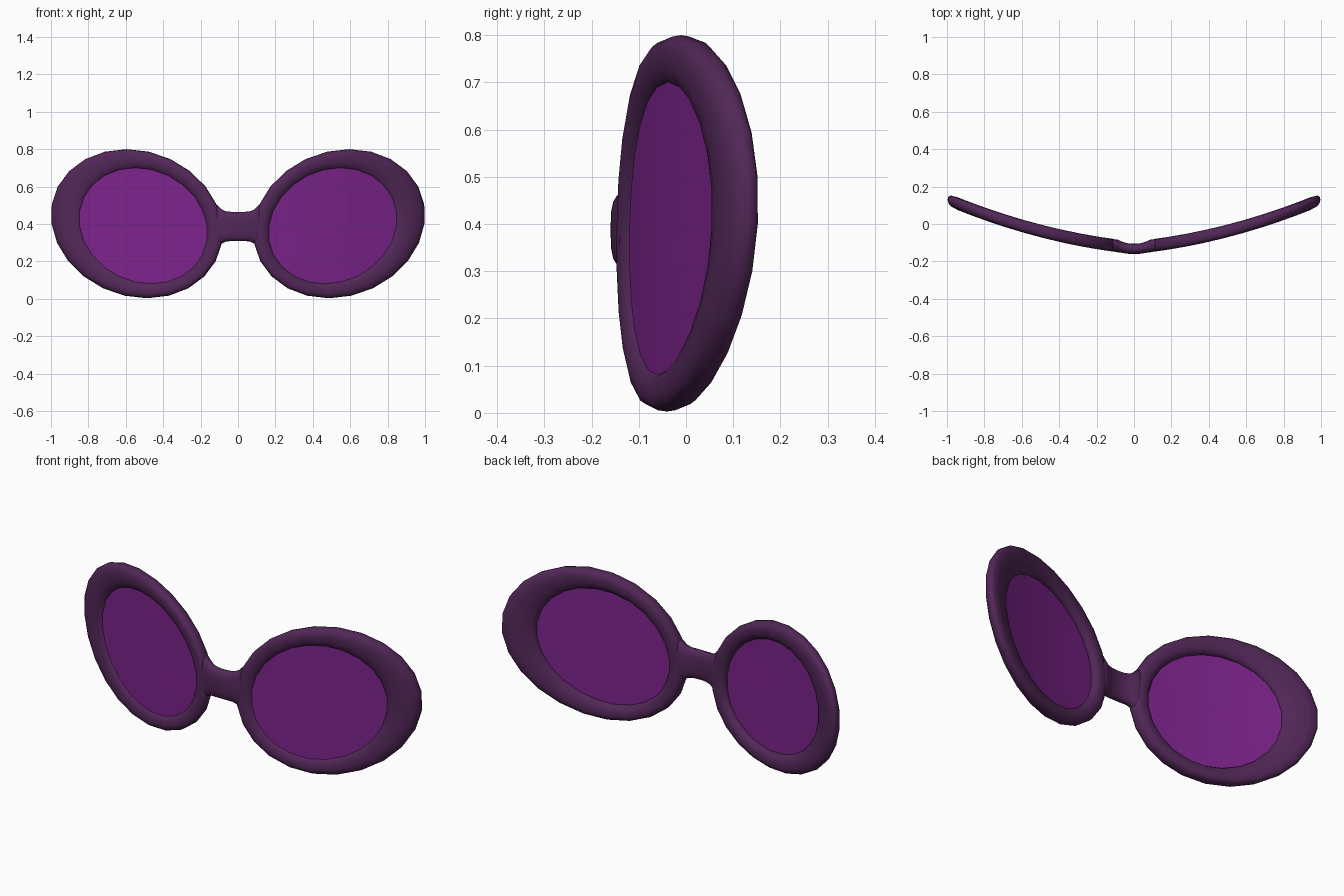
import bpy, bmesh, math
from mathutils import Vector

if "Cube" in bpy.data.objects:
    bpy.data.objects.remove(bpy.data.objects["Cube"])

SEG = 24


def material(name, rgb):
    m = bpy.data.materials.new(name)
    m.diffuse_color = (*rgb, 1)
    m.use_nodes = True
    m.node_tree.nodes["Principled BSDF"].inputs["Base Color"].default_value = m.diffuse_color
    return m


frame_mat = material("dark plum frame", (0.085, 0.021, 0.098))
lens_mat = material("violet lens", (0.205, 0.017, 0.262))


def wrap(x):
    """Depth of the face-hugging curve at x."""
    return -0.1265 + 0.0996 * x + 0.159 * x * x


def slanted_oval(cx, cz, rx, rz, shear, t):
    return Vector((cx + rx * math.cos(t) + shear * math.sin(t), cz + rz * math.sin(t)))


def outer(t):
    return slanted_oval(0.541, 0.4015, 0.456, 0.3985, 0.055, t)


def inner(t):
    return slanted_oval(0.505, 0.39, 0.335, 0.305, 0.042, t)


def build(name, rings, mat, closed_profile=False, caps=False, mirror=False, angle=60):
    """Skin a list of equal rings of points; optionally close and mirror it."""
    bm = bmesh.new()
    vr = [[bm.verts.new(p) for p in r] for r in rings]
    n = len(rings[0])
    pairs = list(zip(vr, vr[1:]))
    if closed_profile:
        pairs.append((vr[-1], vr[0]))
    for a, b in pairs:
        for i in range(n):
            j = (i + 1) % n
            bm.faces.new((a[i], a[j], b[j], b[i]))
    if caps:
        bm.faces.new(vr[0])
        bm.faces.new(vr[-1])
    if mirror:
        geo = bmesh.ops.duplicate(bm, geom=bm.verts[:] + bm.edges[:] + bm.faces[:])["geom"]
        for v in geo:
            if isinstance(v, bmesh.types.BMVert):
                v.co.x = -v.co.x
    bmesh.ops.recalc_face_normals(bm, faces=bm.faces[:])
    me = bpy.data.meshes.new(name)
    bm.to_mesh(me)
    bm.free()
    me.materials.append(mat)
    ob = bpy.data.objects.new(name, me)
    bpy.context.collection.objects.link(ob)
    bpy.ops.object.select_all(action='DESELECT')
    ob.select_set(True)
    bpy.context.view_layer.objects.active = ob
    bpy.ops.object.shade_smooth_by_angle(angle=math.radians(angle))
    return ob


angles = [2 * math.pi * i / SEG for i in range(SEG)]

# Rims: rounded section (fraction from outer to inner edge, depth offset)
half = [(0.0, 0.0), (0.03, 0.018), (0.12, 0.029), (0.35, 0.034), (0.65, 0.032), (0.88, 0.022), (0.98, 0.010)]
section = [(f, -d) for f, d in half] + [(1.0, 0.0)] + [(f, d) for f, d in half[:0:-1]]
rings = []
for f, d in section:
    ring = []
    for t in angles:
        p = outer(t).lerp(inner(t), f)
        ring.append((p.x, wrap(p.x) + d, p.y))
    rings.append(ring)
build("rims", rings, frame_mat, closed_profile=True, mirror=True, angle=80)

# Lenses: thin curved discs tucked into the rims
centre = Vector((0.505, 0.39))
levels = [(0.02, -0.014), (0.35, -0.014), (0.7, -0.014), (1.02, -0.014),
          (1.02, -0.004), (0.7, -0.004), (0.35, -0.004), (0.02, -0.004)]
rings = []
for s, d in levels:
    ring = []
    for t in angles:
        p = centre.lerp(inner(t), s)
        ring.append((p.x, wrap(p.x) + d, p.y))
    rings.append(ring)
build("lenses", rings, lens_mat, caps=True, mirror=True, angle=40)

# Bridge: rounded bar flaring into both rims (x, y centre, half depth, half height)
side = [(0.035, -0.131, 0.028, 0.078), (0.065, -0.124, 0.030, 0.081),
        (0.088, -0.117, 0.034, 0.092), (0.11, -0.114, 0.033, 0.115), (0.14, -0.110, 0.02, 0.09)]
stations = [(-x, y, a, b) for x, y, a, b in side[::-1]] + [(0, -0.1325, 0.0275, 0.077)] + side
rings = []
for x, y, a, b in stations:
    ring = []
    for i in range(16):
        t = 2 * math.pi * i / 16
        c, s = math.cos(t), math.sin(t)
        ring.append((x, y + a * math.copysign(abs(c) ** 0.7, c),
                     0.387 + b * math.copysign(abs(s) ** 0.7, s)))
    rings.append(ring)
build("bridge", rings, frame_mat, caps=True, angle=80)
